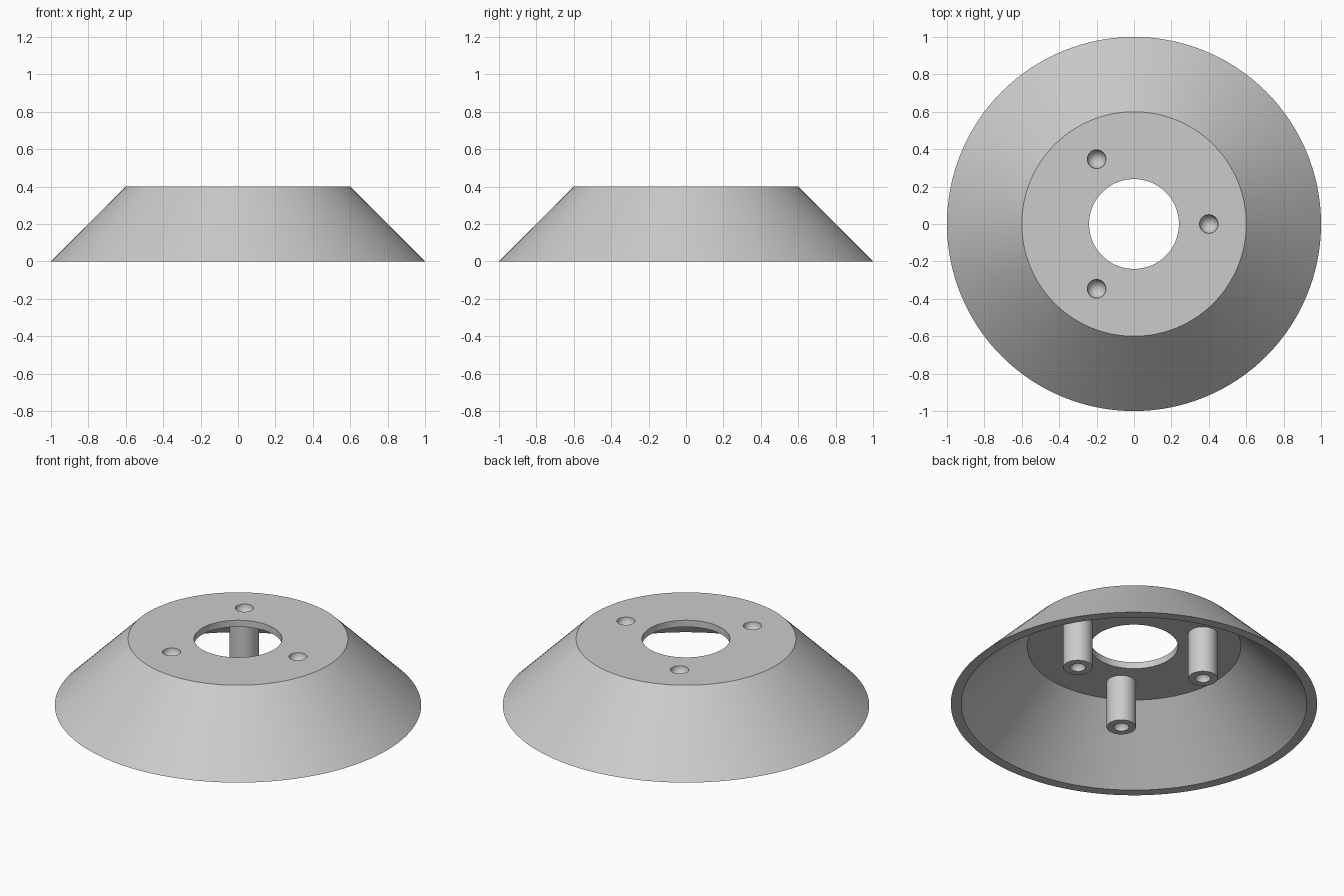
import bpy, bmesh, math
from mathutils import Matrix, Vector

cube = bpy.data.objects.get("Cube")
if cube:
    bpy.data.objects.remove(cube, do_unlink=True)

grey = bpy.data.materials.new("light_grey")
grey.use_nodes = True
grey.diffuse_color = (0.6, 0.6, 0.6, 1)
grey.node_tree.nodes["Principled BSDF"].inputs["Base Color"].default_value = (0.6, 0.6, 0.6, 1)

HEIGHT, CEILING = 0.40, 0.36
POST_RING, POST_R, POST_BOTTOM = 0.40, 0.08, 0.08


def finish(bm, name):
    bmesh.ops.remove_doubles(bm, verts=bm.verts, dist=1e-5)
    bmesh.ops.recalc_face_normals(bm, faces=bm.faces)
    mesh = bpy.data.meshes.new(name)
    bm.to_mesh(mesh)
    bm.free()
    mesh.materials.append(grey)
    obj = bpy.data.objects.new(name, mesh)
    bpy.context.collection.objects.link(obj)
    return obj


def lathe(name, profile, steps):
    """Revolve a closed (radius, z) profile around the z axis."""
    bm = bmesh.new()
    verts = [bm.verts.new((r, 0, z)) for r, z in profile]
    edges = [bm.edges.new((a, b)) for a, b in zip(verts, verts[1:] + verts[:1])]
    bmesh.ops.spin(bm, geom=verts + edges, cent=(0, 0, 0), axis=(0, 0, 1),
                   angle=math.tau, steps=steps, use_merge=True)
    return finish(bm, name)


def cylinder(name, radius, centre, bottom, top):
    bm = bmesh.new()
    bmesh.ops.create_cone(bm, cap_ends=True, segments=48, radius1=radius, radius2=radius,
                          depth=top - bottom,
                          matrix=Matrix.Translation((*centre, (bottom + top) / 2)))
    return finish(bm, name)


def ball(name, radius, centre, z):
    bm = bmesh.new()
    bmesh.ops.create_uvsphere(bm, u_segments=32, v_segments=16, radius=radius,
                              matrix=Matrix.Translation((*centre, z)))
    obj = finish(bm, name)
    obj.hide_render = True
    return obj


def carve(obj, cutters):
    """Cut the balls out of an object and keep the result as its mesh."""
    for cutter in cutters:
        mod = obj.modifiers.new("dimple", 'BOOLEAN')
        mod.operation, mod.solver, mod.object = 'DIFFERENCE', 'EXACT', cutter
    graph = bpy.context.evaluated_depsgraph_get()
    mesh = bpy.data.meshes.new_from_object(obj.evaluated_get(graph))
    obj.modifiers.clear()
    obj.data = mesh


# Hollow sloping shell with a flat, pierced top
shell = lathe("shell", [(1, 0), (0.6, HEIGHT), (0.24, HEIGHT), (0.24, CEILING),
                        (0.583, CEILING), (0.943, 0)], 128)

# Three hanging posts, dimpled at both ends
parts, top_balls, all_balls = [shell], [], []
for i in range(3):
    a = i * math.tau / 3
    centre = (POST_RING * math.cos(a), POST_RING * math.sin(a))
    post = cylinder(f"post_{i + 1}", POST_R, centre, POST_BOTTOM, HEIGHT - 0.02)
    top = ball("top_dimple_cutter", 0.05, centre, HEIGHT)
    low = ball("low_dimple_cutter", 0.042, centre, POST_BOTTOM)
    carve(post, [top, low])
    parts.append(post)
    top_balls.append(top)
    all_balls += [top, low]
carve(shell, top_balls)

for cutter in all_balls:
    bpy.data.objects.remove(cutter, do_unlink=True)

# Smooth curved walls, sharp rims
bpy.ops.object.select_all(action='DESELECT')
for obj in parts:
    obj.select_set(True)
bpy.context.view_layer.objects.active = shell
bpy.ops.object.shade_smooth_by_angle(angle=math.radians(30))
